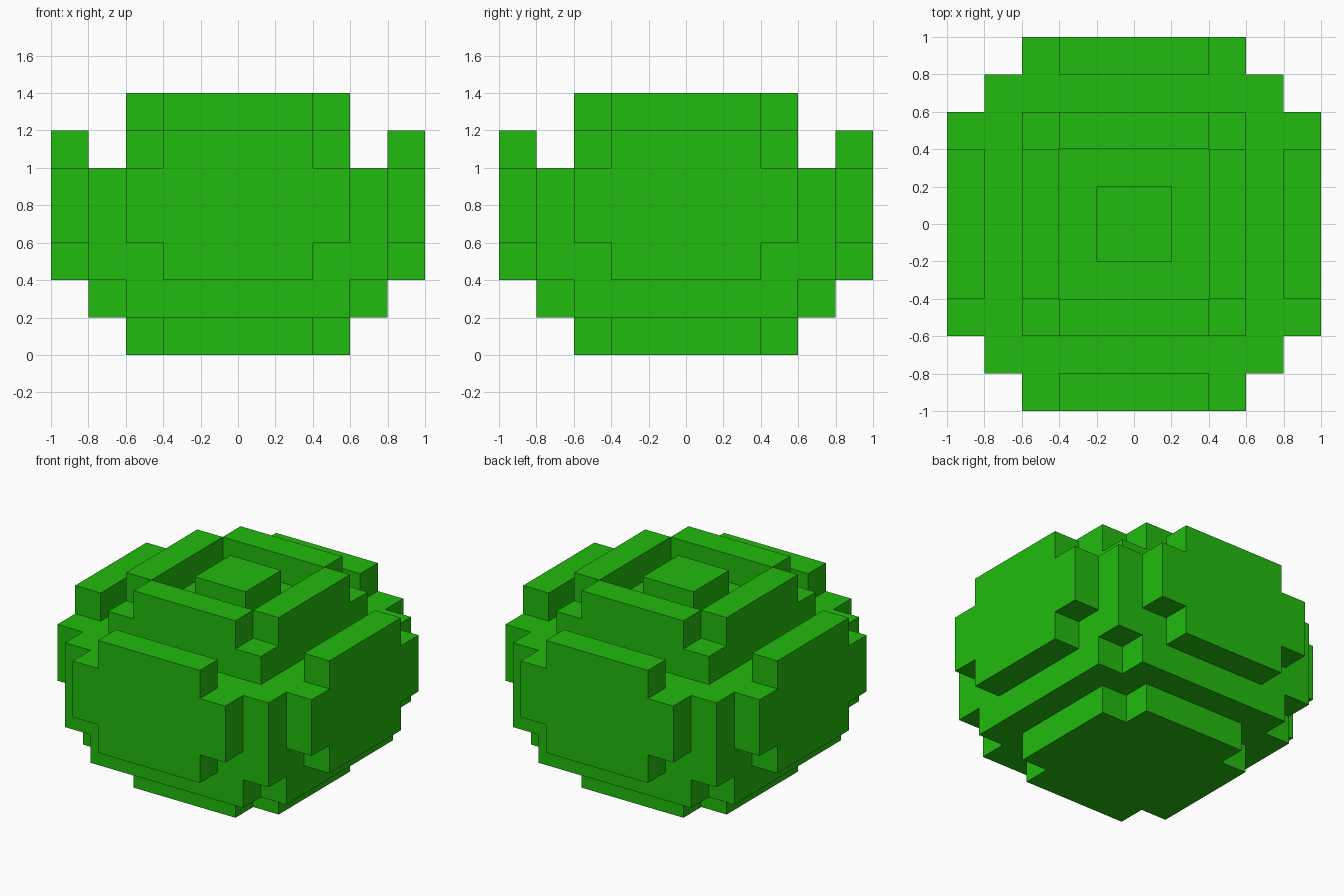
import bpy
import bmesh
import math
from mathutils import Matrix

cube = bpy.data.objects.get("Cube")
if cube:
    bpy.data.objects.remove(cube, do_unlink=True)

# Single flat green
green = bpy.data.materials.new("leaf green")
green.use_nodes = True
colour = (0.016, 0.497, 0.0044, 1.0)
green.diffuse_color = colour
bsdf = next(n for n in green.node_tree.nodes if n.type == 'BSDF_PRINCIPLED')
bsdf.inputs["Base Color"].default_value = colour

U = 0.2  # block size


def outline(hw, hh, notch):
    """Rectangle of half sizes hw, hh, with one block cut from each corner if notched."""
    if not notch:
        return [(hw, hh), (-hw, hh), (-hw, -hh), (hw, -hh)]
    a, b = hw - U, hh - U
    return [(hw, b), (a, b), (a, hh), (-a, hh), (-a, b), (-hw, b),
            (-hw, -b), (-a, -b), (-a, -hh), (a, -hh), (a, -b), (hw, -b)]


def slab(name, hw, hh, depth, matrix, notch=False):
    """Extrude an outline along local z, then place it."""
    bm = bmesh.new()
    face = bm.faces.new([bm.verts.new((x, y, 0)) for x, y in outline(hw, hh, notch)])
    ext = bmesh.ops.extrude_face_region(bm, geom=[face], use_keep_orig=True)
    top = [g for g in ext["geom"] if isinstance(g, bmesh.types.BMVert)]
    bmesh.ops.translate(bm, verts=top, vec=(0, 0, depth))
    bmesh.ops.recalc_face_normals(bm, faces=bm.faces)
    bm.transform(matrix)
    mesh = bpy.data.meshes.new(name)
    bm.to_mesh(mesh)
    bm.free()
    mesh.materials.append(green)
    obj = bpy.data.objects.new(name, mesh)
    bpy.context.collection.objects.link(obj)
    return obj


# Stacked body: name, half width, bottom, height, notched corners
for name, half, z, height, notch in [
    ("base", 0.6, 0.0, 0.2, True),
    ("lower_body", 0.8, 0.2, 0.2, True),
    ("main_body", 0.8, 0.4, 0.6, False),
    ("upper_body", 0.6, 1.0, 0.2, False),
    ("top_button", 0.2, 1.2, 0.2, False),
]:
    slab(name, half, half, height, Matrix.Translation((0, 0, z)), notch)

# Side plates and rim bars, one per direction
for i, side in enumerate(("front", "left", "back", "right")):
    turn = Matrix.Rotation(i * math.pi / 2, 4, 'Z')
    upright = Matrix.Translation((0, -0.8, 0.8)) @ Matrix.Rotation(math.pi / 2, 4, 'X')
    slab(side + "_plate", 0.6, 0.4, 0.2, turn @ upright, notch=True)
    slab(side + "_rim", 0.4, 0.1, 0.2, turn @ Matrix.Translation((0, -0.5, 1.2)))
